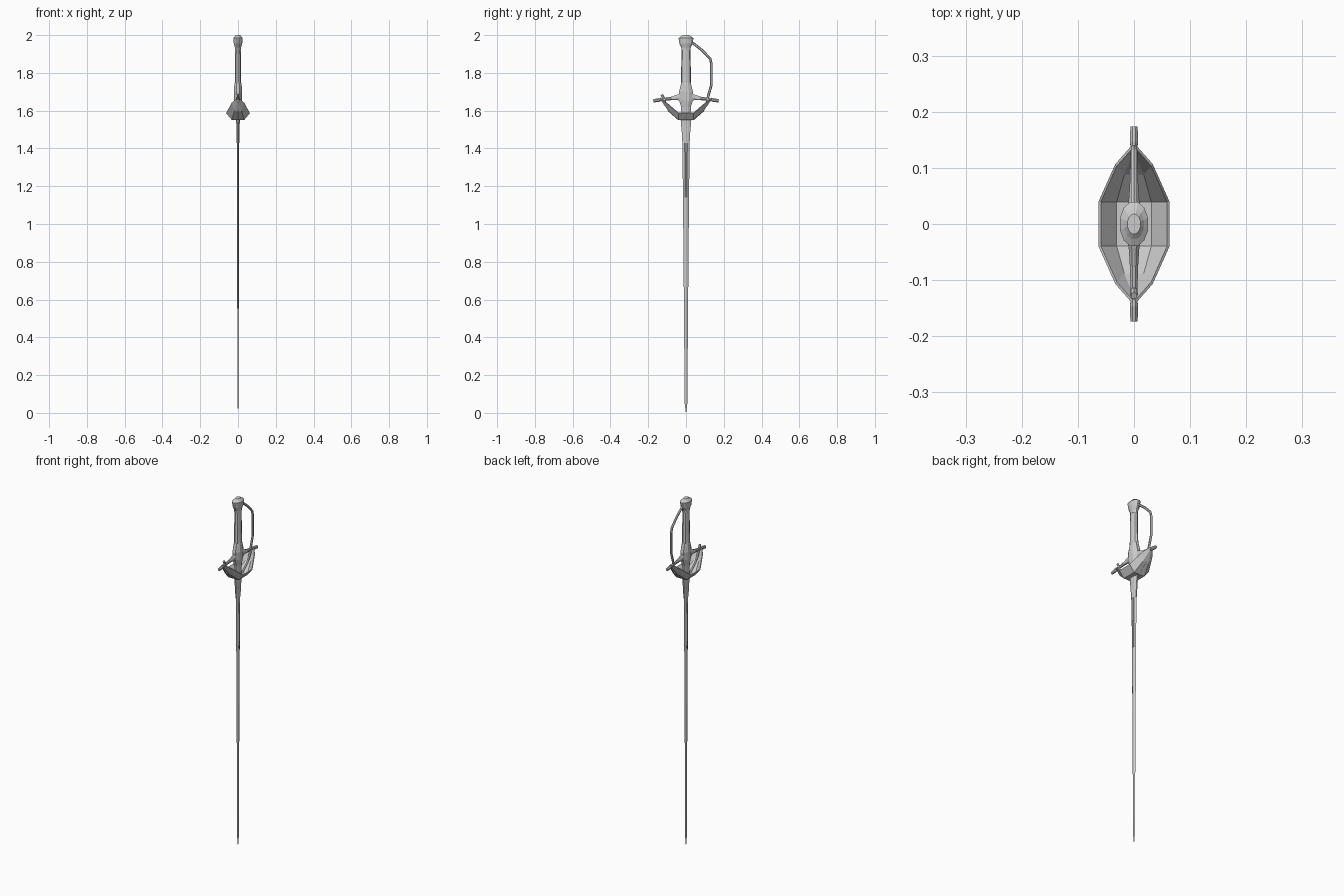
import bpy, bmesh, math
from mathutils import Vector

if "Cube" in bpy.data.objects:
    bpy.data.objects.remove(bpy.data.objects["Cube"])


def finish(name, bm):
    bmesh.ops.recalc_face_normals(bm, faces=bm.faces)
    mesh = bpy.data.meshes.new(name)
    bm.to_mesh(mesh)
    bm.free()
    obj = bpy.data.objects.new(name, mesh)
    bpy.context.collection.objects.link(obj)
    return obj


def round_section(n):
    return [(math.cos(2 * math.pi * (i + .5) / n), math.sin(2 * math.pi * (i + .5) / n)) for i in range(n)]


def sweep(name, stations, sections):
    """Sweep sections along a path in the YZ plane; station = (y, z, half_x, half_width)."""
    bm = bmesh.new()
    path = [Vector((0, s[0], s[1])) for s in stations]
    if not isinstance(sections[0], list):
        sections = [sections] * len(stations)
    rings = []
    for i, (s, p) in enumerate(zip(stations, path)):
        t = (path[min(i + 1, len(path) - 1)] - path[max(i - 1, 0)]).normalized()
        side = Vector((0, -t.z, t.y))
        rings.append([bm.verts.new(p + Vector((u * s[2], 0, 0)) + side * (v * s[3])) for u, v in sections[i]])
    n = len(rings[0])
    for a, b in zip(rings, rings[1:]):
        for j in range(n):
            k = (j + 1) % n
            bm.faces.new((a[j], a[k], b[k], b[j]))
    bm.faces.new(rings[0])
    bm.faces.new(rings[-1][::-1])
    return finish(name, bm)


def upright(name, rows, sections):
    return sweep(name, [(0, *r) for r in rows], sections)


# Pommel, grip and the block that carries the guard
upright("pommel", [(1.92, .016, .024), (1.935, .017, .026), (1.955, .023, .036), (1.985, .026, .041),
                   (1.992, .018, .028), (2.0, .012, .018)], round_section(12))
upright("grip", [(1.74, .018, .026), (1.85, .017, .025), (1.93, .015, .023)], round_section(10))
upright("guard_block", [(1.555, .012, .026), (1.62, .017, .028), (1.655, .022, .04), (1.70, .024, .04),
                        (1.735, .021, .03), (1.75, .018, .026)], round_section(8))


# Blade: flattened section with a fuller that fades out, plus ricasso
def blade_section(g):
    half = [(.35, .8), (1, .35), (g, 0), (1, -.35), (.35, -.8)]
    return [(0, 1)] + half + [(0, -1)] + [(-x, y) for x, y in reversed(half)]


blade = [(1.56, .007, .022, .4), (1.43, .0065, .0195, .4), (1.18, .006, .0165, .4), (1.14, .006, .016, 1),
         (1.03, .0055, .015, 1), (.5, .0038, .0105, 1), (.05, .0025, .007, 1), (0, .0003, .0006, 1)]
upright("blade", [b[:3] for b in blade], [blade_section(b[3]) for b in blade])
upright("ricasso", [(1.43, .0075, .021), (1.485, .0085, .024), (1.50, .009, .026), (1.56, .011, .031)],
        round_section(8))

# Quillons, drooping towards flared tips
for s, tag in ((1, "back"), (-1, "front")):
    sweep("quillon_" + tag, [(s * .015, 1.672, .015, .026), (s * .045, 1.67, .010, .016),
                             (s * .075, 1.665, .008, .010), (s * .135, 1.658, .006, .008),
                             (s * .145, 1.656, .008, .011), (s * .173, 1.652, .007, .009)], round_section(8))

# Knuckle bow running from the pommel down to the cup, and the shorter front branch
bow = [(.025, 1.965), (.05, 1.948), (.085, 1.92), (.128, 1.875), (.134, 1.85), (.134, 1.735),
       (.118, 1.68), (.112, 1.645), (.088, 1.600), (.04, 1.558)]
sweep("knuckle_bow", [(y, z, .006, .007) for y, z in bow], round_section(6))
branch = [(-.128, 1.685), (-.12, 1.668), (-.110, 1.64), (-.088, 1.600), (-.04, 1.558)]
sweep("front_branch", [(y, z, .006, .007) for y, z in branch], round_section(6))

# Boat-shaped cup: stations (y, z, x) for floor edge and rim, mirrored front and back
floor = [(.04, 1.553, .032), (.09, 1.598, .018), (.128, 1.652, .003)]
rim = [(.04, 1.588, .061), (.105, 1.643, .032), (.138, 1.668, .003)]
bm = bmesh.new()
rows = []
for s, order in ((-1, (2, 1, 0)), (1, (0, 1, 2))):
    for i in order:
        (fy, fz, fx), (ry, rz, rx) = floor[i], rim[i]
        pts = [(-rx, s * ry, rz), (-fx, s * fy, fz), (fx, s * fy, fz), (rx, s * ry, rz)]
        rows.append([bm.verts.new(p) for p in pts])
for a, b in zip(rows, rows[1:]):
    for j in range(3):
        bm.faces.new((a[j], a[j + 1], b[j + 1], b[j]))
cup = finish("cup", bm)
mod = cup.modifiers.new("thickness", "SOLIDIFY")
mod.thickness = .005
mod.offset = 0
